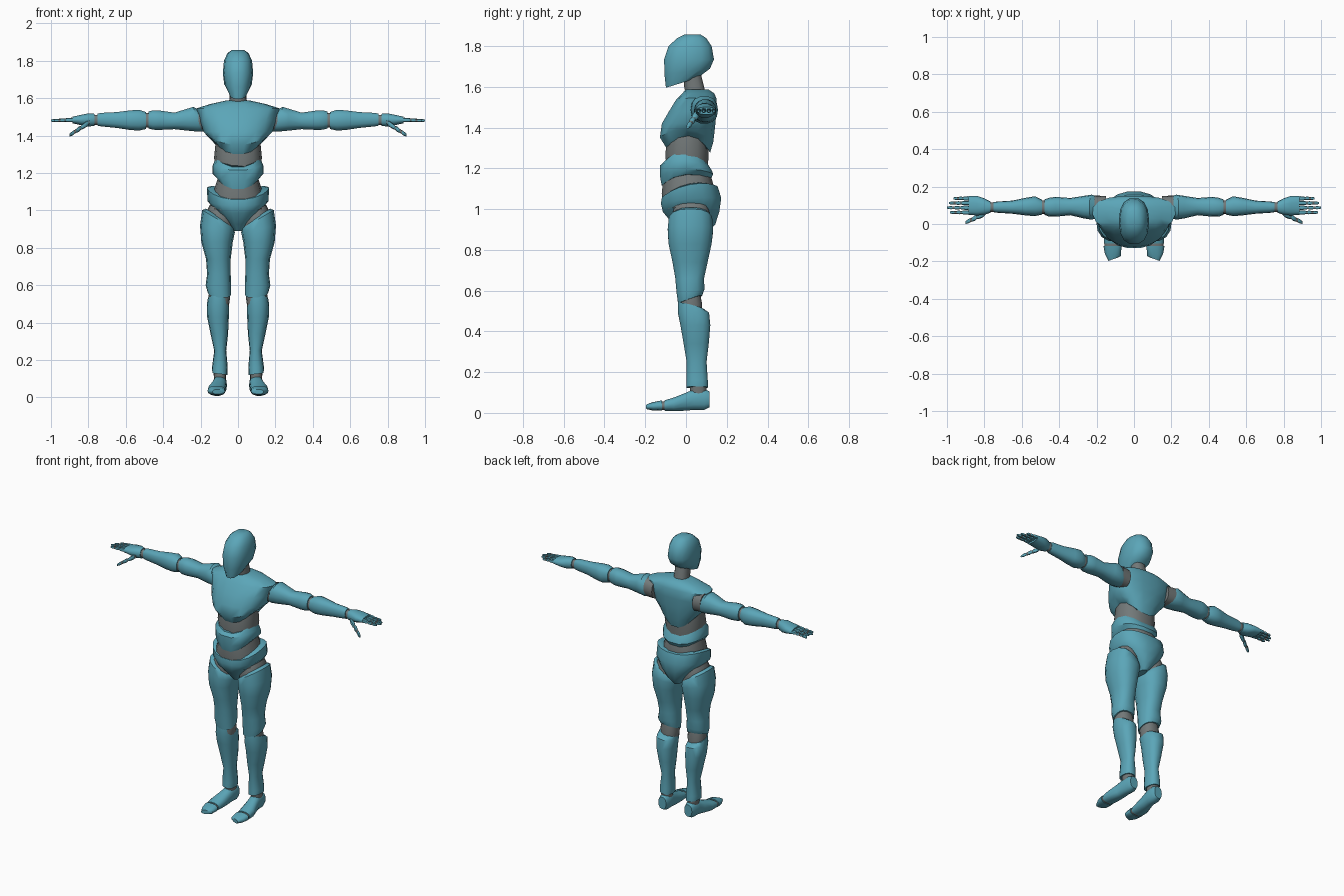
import bpy, bmesh, math


def material(name, rgb):
    m = bpy.data.materials.new(name)
    m.diffuse_color = (*rgb, 1)
    return m


TEAL = material("teal shell", (0.105, 0.38, 0.48))
GREY = material("grey joint", (0.17, 0.19, 0.19))

# ring = (w, cu, cv, half_u, half_v, slope_u, slope_v, arch, taper), trailing values optional
AXES = {"Z": lambda u, v, w: (u, v, w),
        "X": lambda u, v, w: (w, u, v),
        "Y": lambda u, v, w: (u, w, v)}


def loft(name, rings, mat, axis="Z", sides=14, power=0.85, mirror=False):
    """Skin a row of rounded cross-sections along an axis and cap both ends."""
    bm = bmesh.new()
    rows = []
    for ring in rings:
        w, cu, cv, a, b, su, sv, arch, taper = (tuple(ring) + (0,) * 4)[:9]
        row = []
        for i in range(sides):
            t = 2 * math.pi * i / sides
            c, s = math.cos(t), math.sin(t)
            du = a * math.copysign(abs(c) ** power, c) * (1 + taper * s)
            dv = b * math.copysign(abs(s) ** power, s)
            row.append(bm.verts.new(AXES[axis](cu + du, cv + dv, w + su * du + sv * dv + arch * c * c)))
        rows.append(row)
    for r, q in zip(rows, rows[1:]):
        for i in range(sides):
            j = (i + 1) % sides
            bm.faces.new((r[i], r[j], q[j], q[i]))
    bm.faces.new(rows[0])
    bm.faces.new(rows[-1])
    bmesh.ops.recalc_face_normals(bm, faces=bm.faces)
    me = bpy.data.meshes.new(name)
    bm.to_mesh(me)
    bm.free()
    me.materials.append(mat)
    ob = bpy.data.objects.new(name, me)
    bpy.context.collection.objects.link(ob)
    bpy.ops.object.select_all(action="DESELECT")
    ob.select_set(True)
    bpy.context.view_layer.objects.active = ob
    bpy.ops.object.shade_smooth_by_angle(angle=math.radians(42))
    if mirror:
        md = ob.modifiers.new("mirror", "MIRROR")
        md.use_axis[0] = True
        md.use_mirror_merge = False
    return ob


# Head and neck
loft("head", [(1.62, 0, -0.02, 0.045, 0.08, 0, 0.31), (1.675, 0, 0.006, 0.074, 0.114, 0, 0.13),
              (1.735, 0, 0.015, 0.081, 0.125), (1.80, 0, 0.02, 0.075, 0.108),
              (1.84, 0, 0.028, 0.057, 0.072), (1.857, 0, 0.032, 0.033, 0.04)], TEAL)
loft("neck", [(1.55, 0, 0.05, 0.05, 0.05), (1.60, 0, 0.04, 0.046, 0.05), (1.66, 0, 0.03, 0.045, 0.045)], GREY)

# Torso shells with arched rims, and the soft bands between them
loft("chest", [(1.28, 0, 0.015, 0.115, 0.105, 0, -0.05, 0.075), (1.34, 0, 0.003, 0.155, 0.133, 0, -0.08, 0.05),
               (1.42, 0, 0.013, 0.185, 0.133, 0, 0, 0, 0.1), (1.48, 0, 0.033, 0.202, 0.118, 0, 0, 0, 0.12),
               (1.54, 0, 0.052, 0.222, 0.1, 0, 0, 0.005, 0.1), (1.568, 0, 0.06, 0.15, 0.08),
               (1.588, 0, 0.055, 0.06, 0.055)], TEAL, sides=18)
loft("upper_waist", [(1.20, 0, 0.005, 0.115, 0.105), (1.28, 0, 0.005, 0.128, 0.108), (1.36, 0, 0.01, 0.12, 0.1)], GREY)
loft("abdomen", [(1.125, 0, 0.0, 0.11, 0.122, 0, 0.1, 0.045), (1.165, 0, 0.003, 0.135, 0.133, 0, 0.05, 0.03),
                 (1.20, 0, 0.0, 0.135, 0.13, 0, -0.1, 0.04), (1.225, 0, 0.0, 0.12, 0.108, 0, -0.05, 0.055)], TEAL)
loft("lower_waist", [(1.02, 0, 0.01, 0.14, 0.12, 0, 0.2), (1.09, 0, 0.01, 0.135, 0.132, 0, 0.1),
                     (1.18, 0, 0.005, 0.105, 0.115)], GREY)
loft("pelvis", [(0.89, 0, 0.04, 0.025, 0.075), (0.925, 0, 0.04, 0.07, 0.105, 0, 0.0, 0.02),
                (0.985, 0, 0.025, 0.135, 0.14, 0, 0.0, 0.03), (1.04, 0, 0.025, 0.163, 0.15, 0, 0.1, 0.01),
                (1.085, 0, 0.018, 0.166, 0.138, 0, 0.2, 0.035), (1.09, 0, 0.018, 0.145, 0.12, 0, 0.2, 0.035)], TEAL, sides=18)

# Legs
loft("hip_joint", [(0.86, 0.10, 0.025, 0.07, 0.085, -0.1), (0.94, 0.10, 0.025, 0.077, 0.1, 0.5),
                   (1.0, 0.09, 0.025, 0.06, 0.085, 0.5)], GREY, mirror=True)
loft("thigh", [(0.555, 0.10, 0.02, 0.062, 0.06, 0.1, 0.35), (0.60, 0.105, 0.022, 0.068, 0.07, 0, 0.1),
               (0.66, 0.102, 0.018, 0.063, 0.072), (0.74, 0.105, 0.02, 0.066, 0.088),
               (0.83, 0.112, 0.02, 0.084, 0.108), (0.90, 0.11, 0.022, 0.093, 0.114, 0.2),
               (0.95, 0.105, 0.022, 0.086, 0.108, 0.6), (0.965, 0.103, 0.025, 0.068, 0.09, 0.65)], TEAL, mirror=True)
loft("knee_joint", [(0.48, 0.10, 0.025, 0.05, 0.055), (0.535, 0.10, 0.025, 0.058, 0.055), (0.59, 0.10, 0.02, 0.05, 0.05)],
     GREY, mirror=True)
loft("shin", [(0.125, 0.097, 0.055, 0.04, 0.054, 0.12), (0.16, 0.097, 0.055, 0.042, 0.053),
              (0.25, 0.095, 0.052, 0.032, 0.05), (0.34, 0.1, 0.05, 0.047, 0.063), (0.43, 0.107, 0.046, 0.058, 0.075),
              (0.49, 0.107, 0.037, 0.06, 0.078, 0.1), (0.523, 0.107, 0.025, 0.054, 0.065, 0.15, -0.25)], TEAL, mirror=True)
loft("ankle_joint", [(0.07, 0.097, 0.06, 0.03, 0.038), (0.14, 0.097, 0.06, 0.034, 0.042)], GREY, mirror=True)
loft("foot", [(-0.105, 0.115, 0.036, 0.045, 0.026), (-0.06, 0.113, 0.042, 0.048, 0.034),
              (0.0, 0.103, 0.055, 0.04, 0.045), (0.04, 0.098, 0.066, 0.036, 0.052),
              (0.09, 0.096, 0.066, 0.037, 0.052), (0.115, 0.096, 0.066, 0.028, 0.04)], TEAL, "Y", mirror=True)
loft("toe_joint", [(-0.125, 0.115, 0.034, 0.042, 0.021), (-0.09, 0.115, 0.036, 0.042, 0.023)], GREY, "Y", mirror=True)
loft("toes", [(-0.188, 0.11, 0.03, 0.026, 0.013, -0.35), (-0.165, 0.113, 0.032, 0.043, 0.02, 0.15),
              (-0.118, 0.115, 0.036, 0.048, 0.026)], TEAL, "Y", mirror=True)

# Arms
loft("shoulder_joint", [(0.15, 0.09, 1.48, 0.06, 0.06), (0.21, 0.09, 1.485, 0.062, 0.062)], GREY, "X", mirror=True)
loft("upper_arm", [(0.195, 0.09, 1.48, 0.055, 0.058, 0, 0.25), (0.225, 0.09, 1.487, 0.067, 0.068, 0, 0.2),
                   (0.27, 0.09, 1.485, 0.06, 0.06), (0.34, 0.093, 1.478, 0.046, 0.045),
                   (0.42, 0.092, 1.482, 0.053, 0.053), (0.455, 0.09, 1.483, 0.05, 0.053),
                   (0.478, 0.09, 1.483, 0.041, 0.046)], TEAL, "X", mirror=True)
loft("elbow_joint", [(0.46, 0.09, 1.482, 0.036, 0.04), (0.51, 0.09, 1.48, 0.036, 0.04)], GREY, "X", mirror=True)
loft("forearm", [(0.492, 0.09, 1.48, 0.04, 0.046), (0.53, 0.095, 1.482, 0.053, 0.057), (0.58, 0.093, 1.482, 0.047, 0.053),
                 (0.65, 0.09, 1.483, 0.035, 0.043), (0.73, 0.09, 1.485, 0.03, 0.037),
                 (0.75, 0.09, 1.485, 0.027, 0.033)], TEAL, "X", mirror=True)
loft("wrist_joint", [(0.73, 0.09, 1.484, 0.025, 0.028), (0.79, 0.09, 1.484, 0.025, 0.027)], GREY, "X", mirror=True)
loft("palm", [(0.768, 0.09, 1.484, 0.03, 0.033), (0.80, 0.093, 1.483, 0.044, 0.036), (0.84, 0.098, 1.483, 0.052, 0.028),
              (0.885, 0.099, 1.483, 0.05, 0.018)], TEAL, "X", mirror=True)


def digit(name, start, end, radius):
    """Three tapered bones with small joints between them."""
    at = lambda t: [s + (e - s) * t for s, e in zip(start, end)]
    for k, (t0, t1) in enumerate(((0, 0.4), (0.43, 0.7), (0.73, 1.0))):
        r = radius * (1 - 0.13 * k)
        loft(f"{name}_bone_{k + 1}", [(*at(t0), r * 0.8, r * 0.8), (*at(t0 + 0.08), r, r),
                                      (*at(t1 - 0.1), r * 0.9, r * 0.9), (*at(t1), r * 0.6, r * 0.6)],
             TEAL, "X", sides=8, mirror=True)
    for k, t in enumerate((0.0, 0.41, 0.71)):
        loft(f"{name}_joint_{k + 1}", [(*at(t - 0.05), radius * 0.65, radius * 0.65),
                                       (*at(t + 0.05), radius * 0.65, radius * 0.65)], GREY, "X", sides=8, mirror=True)


# Fingers and thumb: points are (x, y, z)
for name, y, tip in (("index_finger", 0.062, 0.985), ("middle_finger", 0.087, 1.0),
                     ("ring_finger", 0.112, 0.99), ("little_finger", 0.137, 0.965)):
    digit(name, (0.882, y, 1.484), (tip, y, 1.48), 0.0115)
digit("thumb", (0.80, 0.055, 1.468), (0.90, 0.008, 1.402), 0.016)
